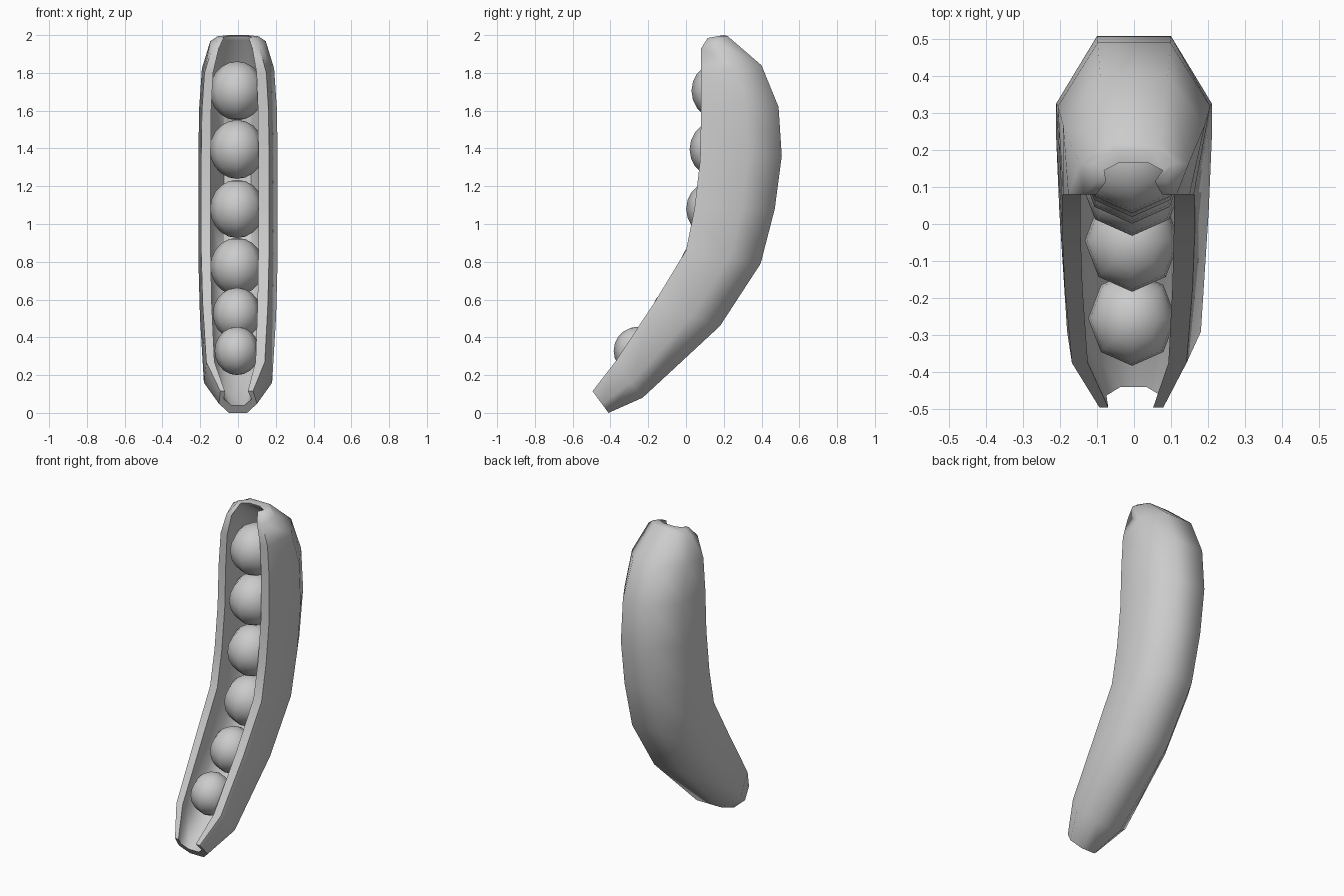
import bpy, bmesh
from mathutils import Vector

if "Cube" in bpy.data.objects:
    bpy.data.objects.remove(bpy.data.objects["Cube"])

# Pod stations: front rim (y, z), back spine (y, z), width factor
stations = [
    ((-.495, .115), (-.41, .0), .48),
    ((-.375, .27), (-.23, .08), .86),
    ((-.17, .58), (.18, .46), .96),
    ((.0, .86), (.395, .79), 1.0),
    ((.045, 1.08), (.47, 1.08), 1.0),
    ((.075, 1.34), (.507, 1.36), 1.0),
    ((.08, 1.6), (.49, 1.62), .98),
    ((.08, 1.8), (.40, 1.84), .91),
    ((.08, 1.93), (.22, 1.995), .70),
    ((.115, 1.985), (.20, 2.0), .52),
]
# U-shaped cross-section: (x, share of depth from rim to spine)
outer = [(-.195, 0), (-.21, .58), (-.10, 1), (.10, 1), (.21, .58), (.165, 0)]
inner = [(-.145, 0), (-.155, .58), (-.075, 1), (.07, 1), (.15, .58), (.108, 0)]


def section(bm, front, back, width, profile, wall):
    f, b = Vector((0, *front)), Vector((0, *back))
    depth = (b - f).length
    k = 1 - min(wall, depth * .4) / depth
    return [bm.verts.new(f.lerp(b, t * k) + Vector((x * width, 0, 0))) for x, t in profile]


def finish(bm, name, angle):
    bmesh.ops.recalc_face_normals(bm, faces=bm.faces)
    me = bpy.data.meshes.new(name)
    bm.to_mesh(me)
    bm.free()
    ob = bpy.data.objects.new(name, me)
    bpy.context.collection.objects.link(ob)
    bpy.ops.object.select_all(action='DESELECT')
    ob.select_set(True)
    bpy.context.view_layer.objects.active = ob
    bpy.ops.object.shade_smooth_by_angle(angle=angle)
    return ob


# Pod shell: each ring runs round the outside and back along the inside
bm = bmesh.new()
rings = []
for f, b, w in stations:
    rings.append(section(bm, f, b, w, outer, 0) + section(bm, f, b, w, inner, .05)[::-1])
n = len(rings[0])
for r0, r1 in zip(rings, rings[1:]):
    for i in range(n):
        j = (i + 1) % n
        bm.faces.new((r0[i], r0[j], r1[j], r1[i]))
# End walls of the shell
for r in (rings[0], rings[-1]):
    for i in range(5):
        bm.faces.new((r[i], r[i + 1], r[n - 2 - i], r[n - 1 - i]))
finish(bm, "pod_shell", 1.05)

# Peas: (y, z, radius)
peas = [(-.255, .328, .128), (-.045, .525, .138), (.12, .775, .152),
        (.155, 1.08, .154), (.175, 1.395, .156), (.185, 1.705, .156)]
for i, (y, z, r) in enumerate(peas):
    bm = bmesh.new()
    bmesh.ops.create_uvsphere(bm, u_segments=8, v_segments=10, radius=r)
    pea = finish(bm, f"pea_{i + 1}", 1.05)
    pea.location = (-.005, y, z)
    pea.scale = (.93, 1, 1)
